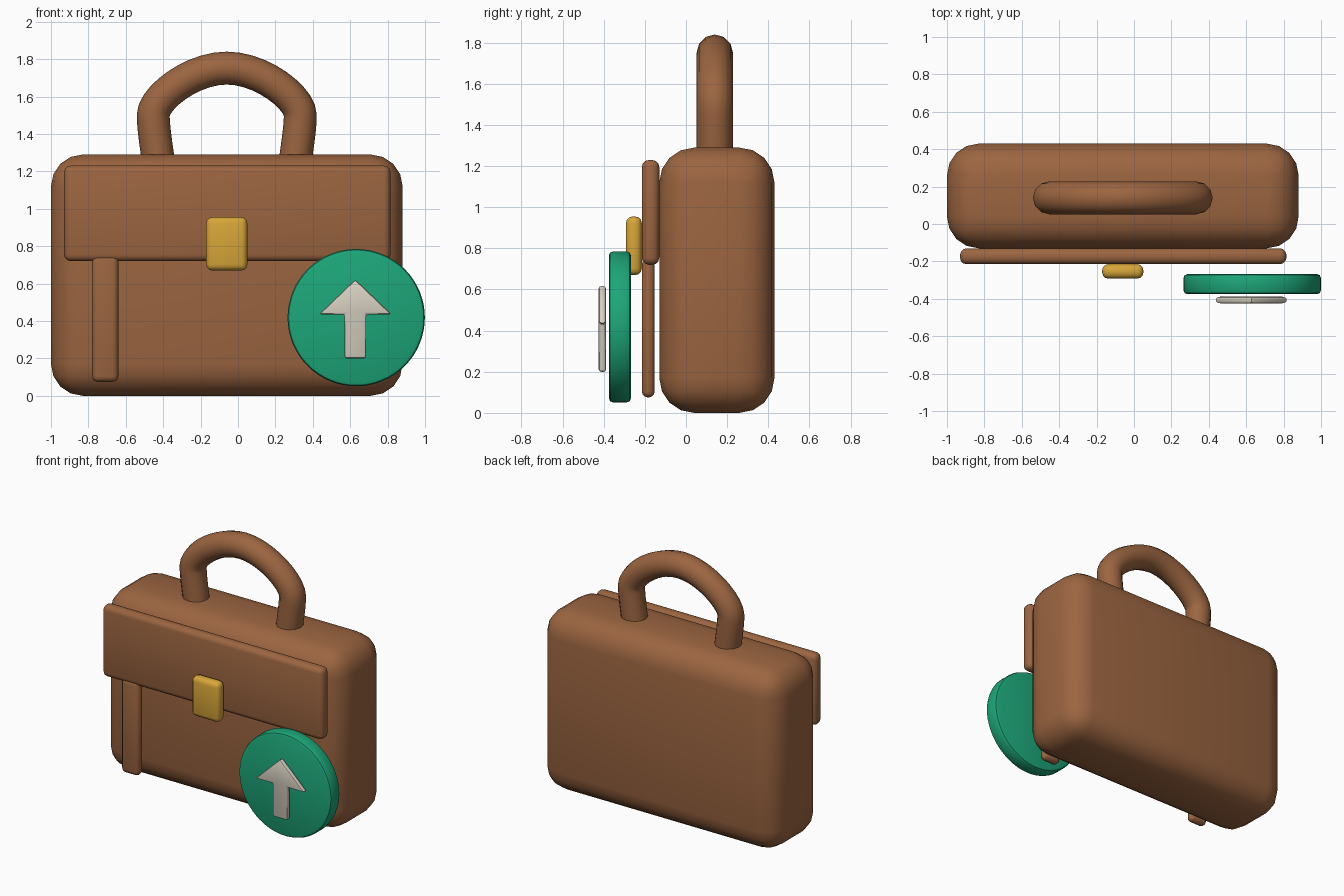
import bpy, bmesh, math
from mathutils import Matrix

if "Cube" in bpy.data.objects:
    bpy.data.objects.remove(bpy.data.objects["Cube"])


def material(name, rgb):
    m = bpy.data.materials.new(name)
    m.diffuse_color = (*rgb, 1)
    m.use_nodes = True
    m.node_tree.nodes["Principled BSDF"].inputs["Base Color"].default_value = m.diffuse_color
    return m


LEATHER = material("leather", (0.33, 0.13, 0.052))
BRASS = material("brass", (0.68, 0.38, 0.04))
GREEN = material("green", (0.012, 0.38, 0.19))
CREAM = material("cream", (0.69, 0.64, 0.54))
CX = -0.06  # centre line of the case


def finish(name, bm, mat, bevel, segments):
    """Turn a bmesh into a bevelled, smooth-shaded object."""
    bmesh.ops.recalc_face_normals(bm, faces=bm.faces)
    me = bpy.data.meshes.new(name)
    bm.to_mesh(me)
    bm.free()
    me.materials.append(mat)
    ob = bpy.data.objects.new(name, me)
    bpy.context.collection.objects.link(ob)
    mod = ob.modifiers.new("bevel", 'BEVEL')
    mod.width, mod.segments, mod.limit_method = bevel, segments, 'ANGLE'
    bpy.ops.object.select_all(action='DESELECT')
    ob.select_set(True)
    bpy.context.view_layer.objects.active = ob
    bpy.ops.object.modifier_apply(modifier=mod.name)
    bpy.ops.object.shade_smooth_by_angle(angle=math.radians(40))
    return ob


def box(name, x, y, z, mat, bevel, segments=3):
    """Rounded box from its (min, max) extents."""
    size = [b - a for a, b in (x, y, z)]
    mid = [(a + b) / 2 for a, b in (x, y, z)]
    bm = bmesh.new()
    bmesh.ops.create_cube(bm, size=1, matrix=Matrix.Translation(mid) @ Matrix.Diagonal((*size, 1)))
    return finish(name, bm, mat, bevel, segments)


def plate(name, outline, y, mat, bevel, segments=2):
    """Extrude an (x, z) outline between two y values."""
    bm = bmesh.new()
    face = bm.faces.new([bm.verts.new((px, y[0], pz)) for px, pz in outline])
    ext = bmesh.ops.extrude_face_region(bm, geom=[face])
    bmesh.ops.translate(bm, vec=(0, y[1] - y[0], 0),
                        verts=[v for v in ext["geom"] if isinstance(v, bmesh.types.BMVert)])
    return finish(name, bm, mat, bevel, segments)


# Case body, front flap and clasp
box("case_body", (-1, 0.88), (-0.13, 0.43), (0, 1.29), LEATHER, 0.17, 4)
box("front_flap", (-0.93, 0.815), (-0.215, -0.13), (0.72, 1.23), LEATHER, 0.035)
box("clasp", (-0.17, 0.05), (-0.292, -0.215), (0.67, 0.955), BRASS, 0.032)

# Two straps below the flap, mirrored about the centre line
for side, s in (("left", -1), ("right", 1)):
    c = CX + s * 0.65
    box(side + "_strap", (c - 0.07, c + 0.07), (-0.215, -0.152), (0.075, 0.75), LEATHER, 0.03)

# Round badge
circle = [(0.632 + 0.367 * math.cos(i * math.tau / 64), 0.418 + 0.367 * math.sin(i * math.tau / 64))
          for i in range(64)]
plate("badge_disc", circle, (-0.375, -0.268), GREEN, 0.02)

# Upward arrow on the badge, drawn as a half and mirrored
half = [(0.058, 0.2), (0.058, 0.435), (0.195, 0.435)]
arrow = half + [(0, 0.622)] + [(-x, z) for x, z in reversed(half)]
plate("badge_arrow", [(0.627 + x, z) for x, z in arrow], (-0.425, -0.388), CREAM, 0.013)

# Carrying handle: round tube along an arched curve
cu = bpy.data.curves.new("handle", 'CURVE')
cu.dimensions = '3D'
cu.bevel_depth, cu.bevel_resolution, cu.resolution_u = 0.088, 4, 10
cu.use_fill_caps = True
sp = cu.splines.new('BEZIER')
# each entry: point, incoming handle, outgoing handle as (x offset, z)
left = [((-0.36, 1.2), (-0.355, 1.15), (-0.37, 1.3)),
        ((-0.393, 1.5), (-0.393, 1.42), (-0.393, 1.59))]
top = [((0, 1.752), (-0.19, 1.752), (0.19, 1.752))]
right = [tuple((-p[0], p[1]) for p in (co, b, a)) for co, a, b in reversed(left)]
path = left + top + right
sp.bezier_points.add(len(path) - 1)
for bp, (co, a, b) in zip(sp.bezier_points, path):
    bp.handle_left_type = bp.handle_right_type = 'FREE'
    bp.co, bp.handle_left, bp.handle_right = [(CX + p[0], 0.14, p[1]) for p in (co, a, b)]
cu.materials.append(LEATHER)
bpy.context.collection.objects.link(bpy.data.objects.new("handle", cu))
